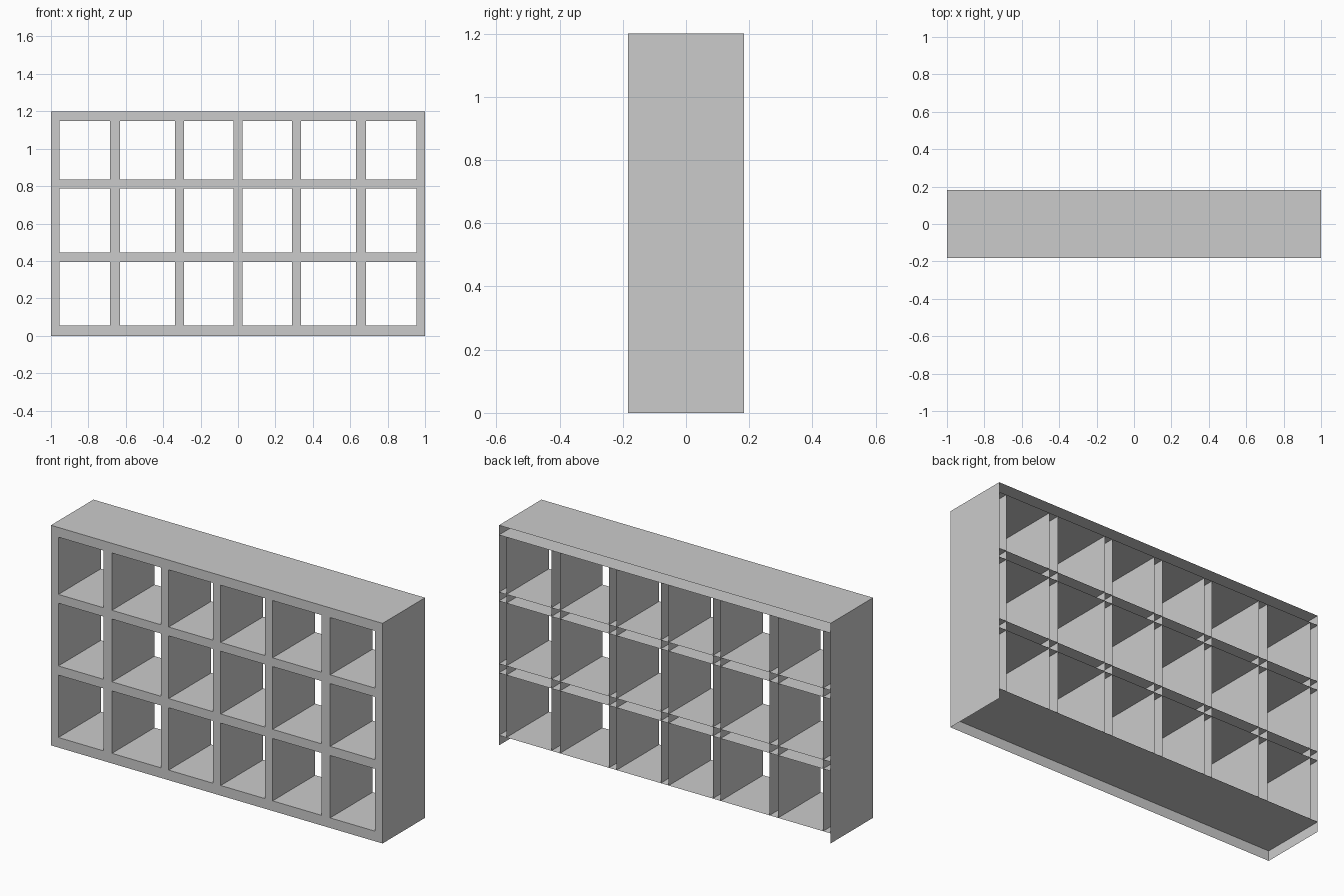
import bpy, bmesh
from mathutils import Vector

if "Cube" in bpy.data.objects:
    bpy.data.objects.remove(bpy.data.objects["Cube"])

# opening edges in x (mirrored) and z; each pair bounds one opening
half = [0.024, 0.29, 0.337, 0.632, 0.684, 0.955]
XS = [-1.0] + [-v for v in reversed(half)] + half + [1.0]
ZS = [0.0, 0.055, 0.395, 0.445, 0.787, 0.835, 1.147, 1.2]
D = 0.183


def make(name, quads):
    """Build an object from (corner list, facing direction) quads."""
    bm = bmesh.new()
    for pts, facing in quads:
        f = bm.faces.new([bm.verts.new(p) for p in pts])
        f.normal_update()
        if f.normal.dot(Vector(facing)) < 0:
            f.normal_flip()
    bmesh.ops.remove_doubles(bm, verts=bm.verts, dist=1e-5)
    me = bpy.data.meshes.new(name)
    bm.to_mesh(me)
    bm.free()
    ob = bpy.data.objects.new(name, me)
    bpy.context.collection.objects.link(ob)


def upright(x, z0, z1, facing):
    return [(x, -D, z0), (x, D, z0), (x, D, z1), (x, -D, z1)], (facing, 0, 0)


def level(z, facing):
    return [(-1, -D, z), (1, -D, z), (1, D, z), (-1, D, z)], (0, 0, facing)


# front lattice: every grid square except the openings
front = []
for i in range(len(XS) - 1):
    for k in range(len(ZS) - 1):
        if i % 2 and k % 2:
            continue
        a, b, c, d = XS[i], XS[i + 1], ZS[k], ZS[k + 1]
        front.append(([(a, -D, c), (b, -D, c), (b, -D, d), (a, -D, d)], (0, -1, 0)))
make("front_lattice", front)

# outer casing: top and two sides, open at the back and underneath
make("outer_casing", [level(1.2, 1), upright(-1, 0, 1.2, -1), upright(1, 0, 1.2, 1)])

# thin full-width sheets forming the floor and ceiling of each row
make("shelf_sheets", [level(z, 1 if k % 2 == 0 else -1) for k, z in enumerate(ZS[1:-1])])

# thin upright sheets forming the sides of each column
make("divider_sheets", [upright(x, ZS[k], ZS[k + 1], 1 if i % 2 == 0 else -1)
                        for i, x in enumerate(XS[1:-1])
                        for k in range(1, len(ZS) - 2)])
